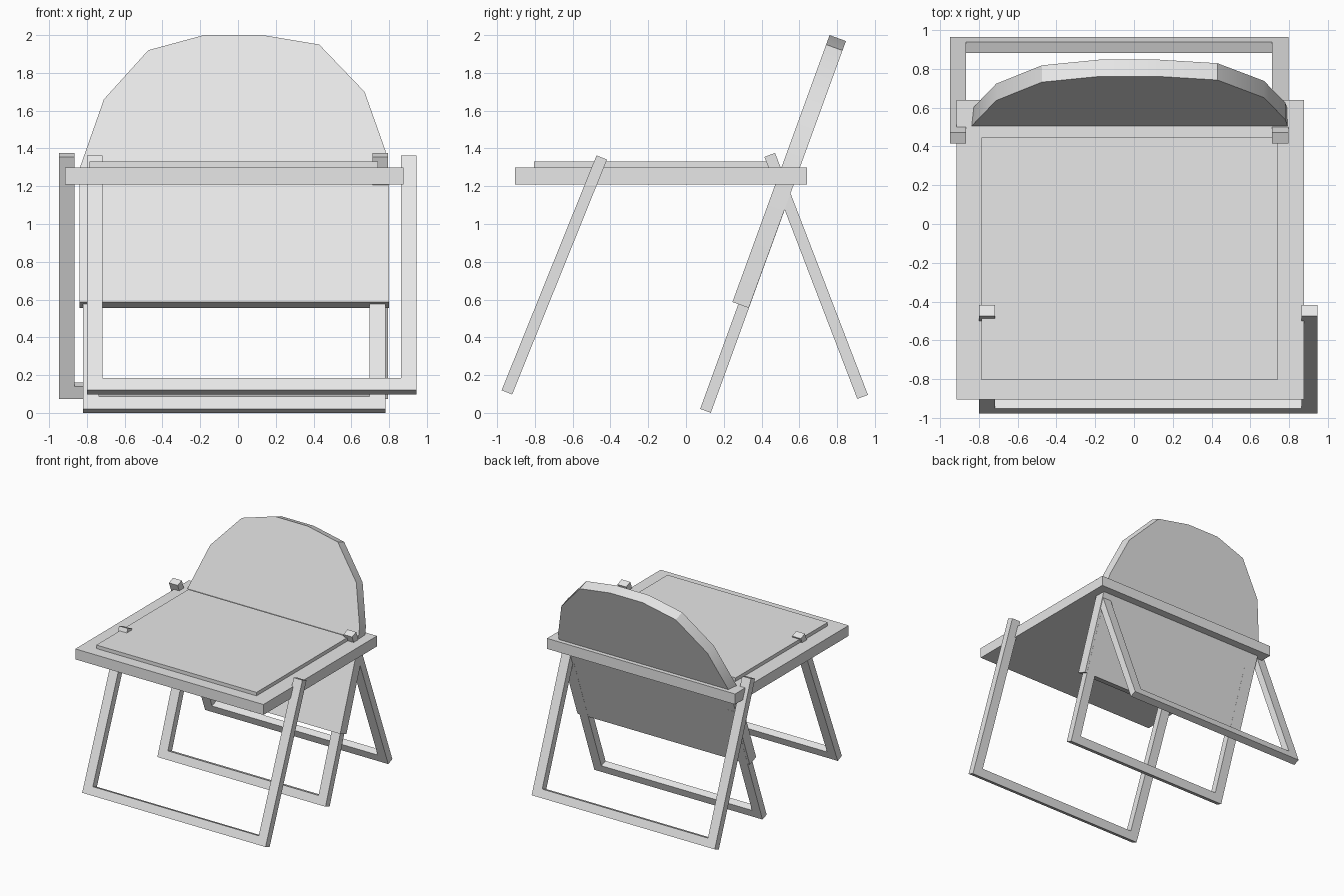
import bpy
import bmesh
from math import sin, cos, radians

cube = bpy.data.objects.get("Cube")
if cube:
    bpy.data.objects.remove(cube, do_unlink=True)

grey = bpy.data.materials.new("plain grey")
grey.use_nodes = True
colour = (0.8, 0.8, 0.8, 1)
grey.diffuse_color = colour
grey.node_tree.nodes["Principled BSDF"].inputs["Base Color"].default_value = colour


def leaning_sheet(name, outline, y, z, lean, thick):
    """Extrude an (x, along) outline; (y, z) is its lower front edge, lean in degrees."""
    s, c = sin(radians(lean)), cos(radians(lean))
    bm = bmesh.new()
    face = bm.faces.new([bm.verts.new((x, y + v * s, z + v * c)) for x, v in outline])
    ext = bmesh.ops.extrude_face_region(bm, geom=[face])
    moved = [g for g in ext["geom"] if isinstance(g, bmesh.types.BMVert)]
    bmesh.ops.translate(bm, verts=moved, vec=(0, thick * c, -thick * s))
    bmesh.ops.recalc_face_normals(bm, faces=bm.faces)
    mesh = bpy.data.meshes.new(name)
    bm.to_mesh(mesh)
    bm.free()
    mesh.materials.append(grey)
    obj = bpy.data.objects.new(name, mesh)
    bpy.context.collection.objects.link(obj)
    return obj


def leg_frame(name, x0, x1, length, y, z, lean):
    """U-shaped frame: two legs joined by a foot bar."""
    w, bar = 0.083, 0.07
    outline = [(x0, 0), (x1, 0), (x1, length), (x1 - w, length),
               (x1 - w, bar), (x0 + w, bar), (x0 + w, length), (x0, length)]
    return leaning_sheet(name, outline, y, z, lean, 0.06)


def slab(name, x0, x1, y0, y1, z0, z1):
    outline = [(x0, 0), (x1, 0), (x1, z1 - z0), (x0, z1 - z0)]
    return leaning_sheet(name, outline, y0, z0, 0, y1 - y0)


# Seat board and the thin raised pad on it
slab("seat_board", -0.915, 0.875, -0.905, 0.64, 1.21, 1.30)
slab("seat_pad", -0.785, 0.74, -0.805, 0.447, 1.29, 1.33)

# Offset leg frames whose ends poke through the seat
leg_frame("front_leg_frame", -0.80, 0.945, 1.341, -0.976, 0.12, 22)
leg_frame("rear_leg_frame", -0.948, 0.795, 1.372, 0.907, 0.074, -21)

# Frame that carries the backrest
leg_frame("backrest_leg_frame", -0.82, 0.78, 1.15, 0.075, 0.021, 20)

# Rounded backrest, outline as x and height of its front face
base = 0.587
profile = [(-0.84, base), (0.80, base), (0.80, 1.23), (0.78, 1.39), (0.67, 1.70),
           (0.43, 1.95), (0.13, 2.0), (-0.18, 2.0), (-0.475, 1.92), (-0.71, 1.66),
           (-0.84, 1.29)]
backrest = leaning_sheet("backrest", [(x, (z - base) / cos(radians(20))) for x, z in profile],
                         0.246, base, 20, 0.092)
bpy.ops.object.select_all(action="DESELECT")
backrest.select_set(True)
bpy.context.view_layer.objects.active = backrest
bpy.ops.object.shade_smooth_by_angle(angle=radians(30))
